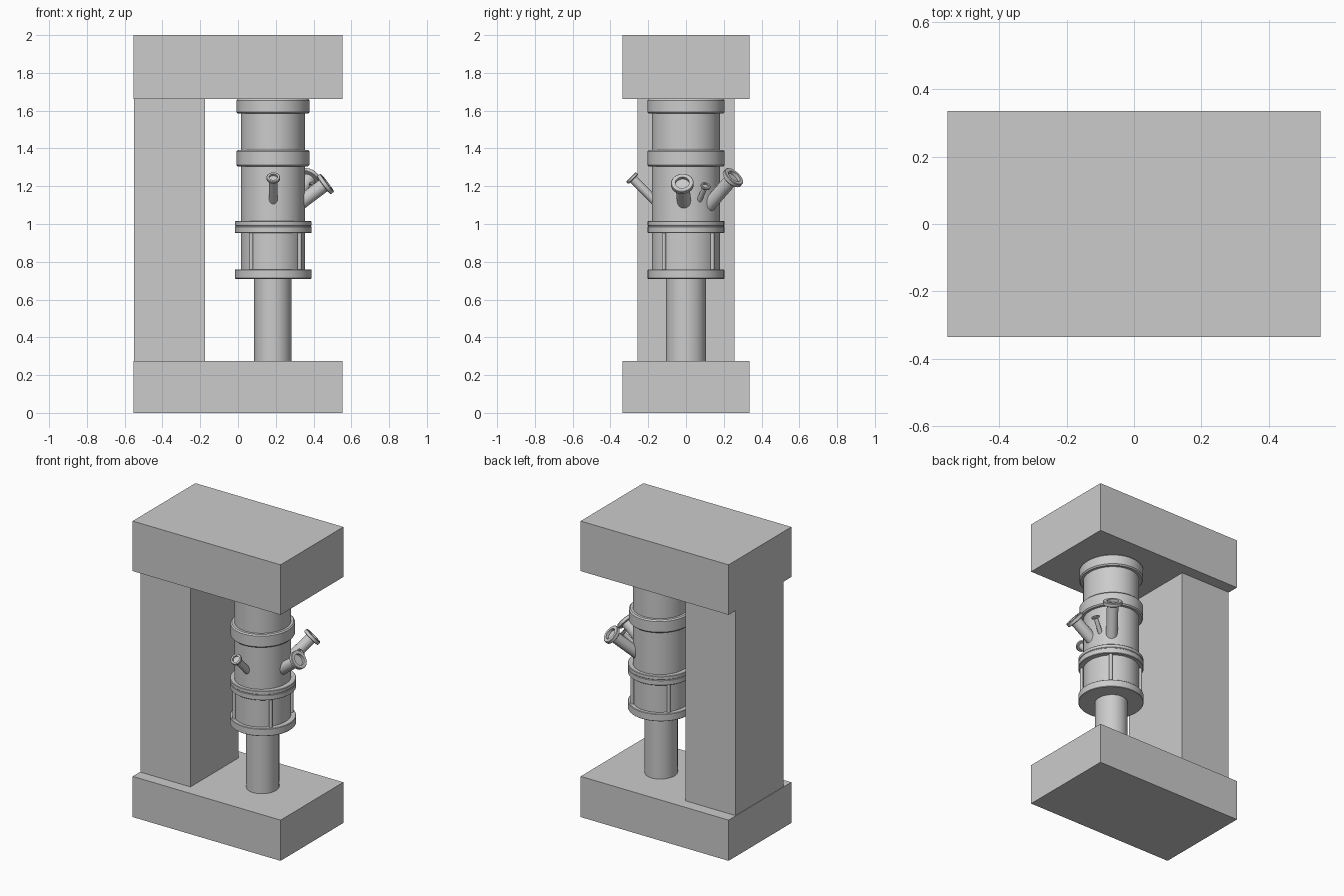
import bpy, bmesh
from math import cos, sin, pi, radians
from mathutils import Matrix, Vector

if "Cube" in bpy.data.objects:
    bpy.data.objects.remove(bpy.data.objects["Cube"])

CX = 0.187  # axis of the column assembly


def finish(name, bm, smooth=True):
    bmesh.ops.recalc_face_normals(bm, faces=bm.faces)
    me = bpy.data.meshes.new(name)
    bm.to_mesh(me)
    bm.free()
    ob = bpy.data.objects.new(name, me)
    bpy.context.collection.objects.link(ob)
    if smooth:
        bpy.ops.object.select_all(action='DESELECT')
        ob.select_set(True)
        bpy.context.view_layer.objects.active = ob
        bpy.ops.object.shade_smooth_by_angle(angle=radians(35))
    return ob


def box(name, x0, x1, y0, y1, z0, z1):
    bm = bmesh.new()
    m = Matrix.Translation(((x0 + x1) / 2, (y0 + y1) / 2, (z0 + z1) / 2))
    bmesh.ops.create_cube(bm, size=1, matrix=m @ Matrix.Diagonal((x1 - x0, y1 - y0, z1 - z0, 1)))
    return finish(name, bm, False)


def lathe(name, profile, matrix, n=48):
    """Revolve (radius, height) points about z; both ends are capped."""
    bm = bmesh.new()
    rings = [[bm.verts.new((r * cos(2 * pi * i / n), r * sin(2 * pi * i / n), z))
              for i in range(n)] for r, z in profile]
    for a, b in zip(rings, rings[1:]):
        for i in range(n):
            j = (i + 1) % n
            bm.faces.new((a[i], a[j], b[j], b[i]))
    bm.faces.new(rings[0])
    bm.faces.new(rings[-1])
    bm.transform(matrix)
    return finish(name, bm)


def band(r, z0, z1, c=0.008):
    return [(r - c, z0), (r, z0 + c), (r, z1 - c), (r - c, z1)]


# Support frame
box("base_block", -0.553, 0.553, -0.335, 0.335, 0, 0.275)
box("top_block", -0.553, 0.553, -0.335, 0.335, 1.662, 2.0)
box("rear_column", -0.55, -0.175, -0.257, 0.257, 0.275, 1.662)

# Slightly oval barrel and lower shaft
round_m = Matrix.Translation((CX, 0, 0))
oval_m = Matrix.Translation((CX - 0.002, 0, 0)) @ Matrix.Diagonal((0.945, 1, 1, 1))
lathe("lower_shaft", [(0.105, 0.275), (0.105, 0.73)], oval_m)
lathe("barrel", [(0.18, 0.72), (0.18, 1.305)] + band(0.205, 1.305, 1.393)
      + [(0.18, 1.393), (0.18, 1.585)] + band(0.205, 1.585, 1.662), oval_m)

# Round flanges with four tie rods
lathe("lower_flange", band(0.203, 0.71, 0.76, 0.003), round_m)
lathe("upper_flange", band(0.203, 0.952, 0.988, 0.003) + band(0.203, 0.99, 1.015, 0.003), round_m)
for k in range(4):
    a = radians(-40 + 90 * k)
    lathe(f"tie_rod_{k + 1}", [(0.011, 0.75), (0.011, 0.96)],
          Matrix.Translation((CX + 0.182 * cos(a), 0.182 * sin(a), 0)), 12)


# Angled ports: azimuth, radial distance and height of the lip centre, tilt, tube and lip radii
def port(name, azimuth, dist, z, tilt, r, lip, thick):
    a, t = radians(azimuth), radians(tilt)
    d = Vector((cos(a) * cos(t), sin(a) * cos(t), sin(t)))
    tip = Vector((CX + dist * cos(a), dist * sin(a), z))
    length = (dist - 0.125) / cos(t)
    m = Matrix.Translation(tip) @ d.to_track_quat('Z', 'Y').to_matrix().to_4x4()
    h = thick / 2
    lathe(name, [(r, -length), (r, -h)] + band(lip, -h, h, 0.003)
          + [(lip * 0.62, h), (lip * 0.62, -h * 0.5)], m, 32)


port("front_port", -90, 0.285, 1.243, 45, 0.023, 0.036, 0.018)
port("right_port", -4, 0.277, 1.212, 37, 0.037, 0.06, 0.024)
port("back_port", 52, 0.315, 1.245, 42, 0.036, 0.06, 0.024)
port("small_port", 26, 0.235, 1.2, 45, 0.014, 0.027, 0.012)
